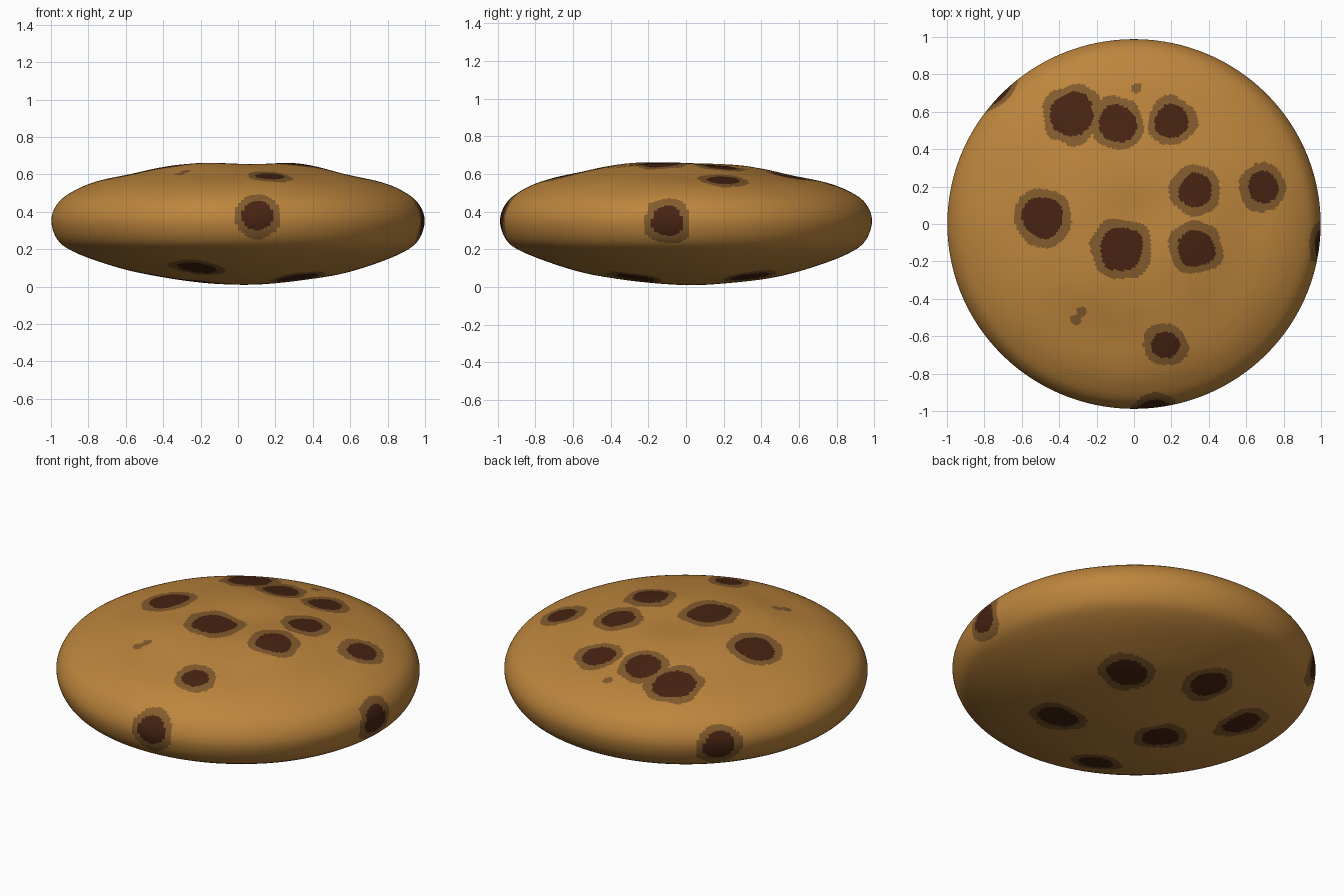
import bpy, bmesh, math
from mathutils import Vector, noise

if "Cube" in bpy.data.objects:
    bpy.data.objects.remove(bpy.data.objects["Cube"])

def mat(name, rgb):
    m = bpy.data.materials.new(name)
    m.diffuse_color = (*rgb, 1)
    m.use_nodes = True
    m.node_tree.nodes["Principled BSDF"].inputs["Base Color"].default_value = m.diffuse_color
    return m

MATS = [mat("golden dough", (0.51, 0.235, 0.046)),
        mat("toasted rim", (0.225, 0.105, 0.026)),
        mat("dark chocolate", (0.062, 0.017, 0.006))]

# Half profile (radius, height) from top centre round the rim to bottom centre
PROFILE = [(0, .65), (.25, .657), (.42, .638), (.58, .602), (.75, .562), (.87, .515),
           (.96, .45), (.998, .355), (.965, .25), (.88, .185), (.7, .115), (.5, .062),
           (.25, .026), (0, .01)]
SEGS, STEPS = 360, 14

def smooth_profile():
    p = [Vector(q) for q in PROFILE]
    p = [Vector((-p[1].x, p[1].y))] + p + [Vector((-p[-2].x, p[-2].y))]
    out = []
    for i in range(1, len(p) - 2):
        a, b, c, d = p[i - 1:i + 3]
        for k in range(STEPS):
            t = k / STEPS
            out.append(0.5 * (2 * b + (c - a) * t + (2 * a - 5 * b + 4 * c - d) * t * t
                              + (3 * b - a - 3 * c + d) * t ** 3))
    out.append(p[-2])
    return out

def relief(x, y, z):
    """Hand-shaped unevenness: slight tilt and soft lumps on the top."""
    w = max(0, 1 - x * x - y * y)
    n = noise.noise(Vector((x * 3, y * 3, z * 4 + 5)))
    up = 1 if z > .35 else -.4
    tilt = -.02 * y if z > .35 else -.012 * (x + y)
    return Vector((x, y * .99, max(.004, z + w * (up * .014 * n + tilt))))

# Cookie body: lathed profile
prof = smooth_profile()
bm = bmesh.new()
top = bm.verts.new(relief(0, 0, prof[0].y))
bot = bm.verts.new(relief(0, 0, prof[-1].y))
rings = []
for q in prof[1:-1]:
    rings.append([bm.verts.new(relief(q.x * math.cos(a), q.x * math.sin(a), q.y))
                  for a in (2 * math.pi * s / SEGS for s in range(SEGS))])
for s in range(SEGS):
    t = (s + 1) % SEGS
    bm.faces.new((top, rings[0][s], rings[0][t]))
    bm.faces.new((bot, rings[-1][t], rings[-1][s]))
    for r0, r1 in zip(rings, rings[1:]):
        bm.faces.new((r0[s], r1[s], r1[t], r0[t]))

# Chocolate chips: (x, y, radius) on top and underside, (x, y, z, radius) on the rim
TOP = [(-.33, .59, .12), (-.09, .54, .105), (.20, .55, .095), (.33, .18, .09), (.69, .20, .085),
       (-.48, .04, .11), (-.07, -.13, .12), (.33, -.13, .10), (.165, -.65, .075)]
UNDER = [(.34, .34, .11), (-.10, .51, .10), (.32, -.27, .11), (-.23, -.04, .11),
         (-.54, .27, .11), (-.22, -.58, .10)]
RIM = [(.11, -.98, .385, .085), (.99, -.10, .35, .085), (-.71, .70, .34, .085)]

def height(r, upper):
    pts = prof if upper else prof[::-1]
    return next(q.y for q in pts if q.x >= r)

chips = [(Vector((x, y, height(math.hypot(x, y), True))), r) for x, y, r in TOP]
chips += [(Vector((x, y, height(math.hypot(x, y), False))), r) for x, y, r in UNDER]
chips += [(Vector((x, y, z)), r) for x, y, z, r in RIM]
# Tiny toasted flecks
flecks = [(Vector((x, y, height(math.hypot(x, y), True))), .03)
          for x, y in ((-.28, -.47), (-.31, -.51), (.015, .73))]

# Paint faces by distance to the nearest chip, with a wobbly outline
for f in bm.faces:
    f.smooth = True
    c = f.calc_center_median()
    wob = 1 + .17 * noise.noise(c * 9 + Vector((3, 1, 7)))
    for p, r in chips:
        d = (c - p).length / (r * wob)
        if d < 1:
            f.material_index = 2
            break
        if d < 1 + .045 / r:
            f.material_index = 1
    else:
        if any((c - p).length < r for p, r in flecks):
            f.material_index = 1

bmesh.ops.recalc_face_normals(bm, faces=bm.faces)
me = bpy.data.meshes.new("cookie")
bm.to_mesh(me)
bm.free()
for m in MATS:
    me.materials.append(m)
ob = bpy.data.objects.new("cookie", me)
bpy.context.collection.objects.link(ob)
